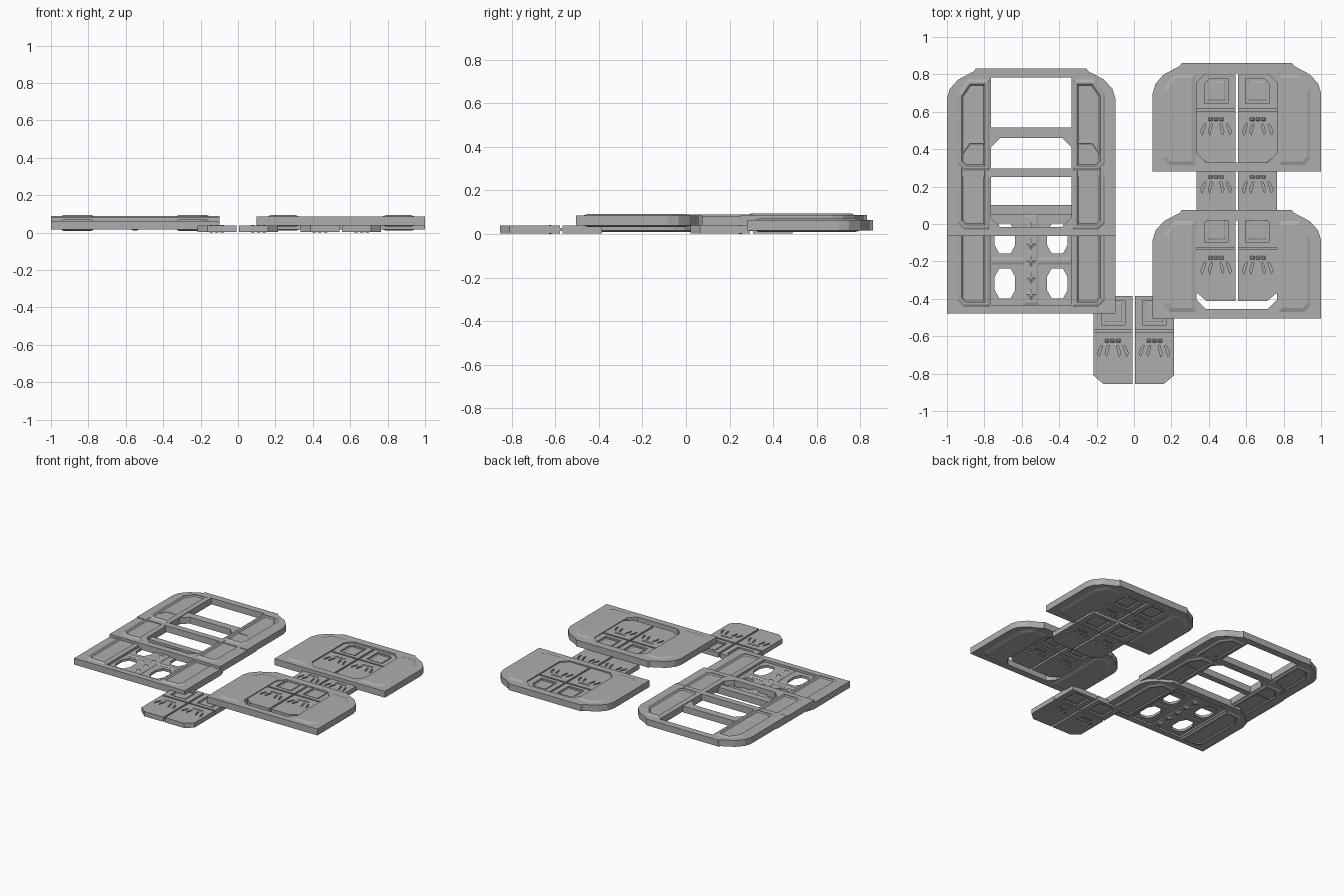
import bpy, bmesh

if "Cube" in bpy.data.objects:
    bpy.data.objects.remove(bpy.data.objects["Cube"])

GREY = (0.42, 0.42, 0.42, 1)
grey = bpy.data.materials.new("plain_grey")
grey.use_nodes = True
grey.diffuse_color = GREY
grey.node_tree.nodes["Principled BSDF"].inputs["Base Color"].default_value = GREY


def add_object(name, mesh):
    mesh.materials.clear()
    mesh.materials.append(grey)
    for p in mesh.polygons:
        p.use_smooth = False
        p.material_index = 0
    obj = bpy.data.objects.new(name, mesh)
    bpy.context.collection.objects.link(obj)
    return obj


def place(points, cx, y0, s=1):
    return [(cx + s * x, y0 + y) for x, y in points]


def plate(name, loops, z0, z1):
    """Flat plate: first loop is the outline, the others are holes."""
    curve = bpy.data.curves.new(name, "CURVE")
    curve.dimensions = "2D"
    curve.fill_mode = "BOTH"
    curve.extrude = (z1 - z0) / 2
    for loop in loops:
        spline = curve.splines.new("POLY")
        spline.points.add(len(loop) - 1)
        for point, (x, y) in zip(spline.points, loop):
            point.co = (x, y, 0, 1)
        spline.use_cyclic_u = True
    temp = bpy.data.objects.new(name + "_curve", curve)
    bpy.context.collection.objects.link(temp)
    mesh = bpy.data.meshes.new_from_object(
        temp.evaluated_get(bpy.context.evaluated_depsgraph_get()))
    bpy.data.objects.remove(temp)
    obj = add_object(name, mesh)
    obj.location.z = (z0 + z1) / 2


def slab(name, points, z0, z1, steps):
    """Prism whose top and bottom are shaped by (inset width, rise) steps."""
    bm = bmesh.new()
    low = bm.faces.new([bm.verts.new((x, y, z0)) for x, y in points])
    ext = bmesh.ops.extrude_face_region(bm, geom=[low], use_keep_orig=True)
    bmesh.ops.translate(bm, vec=(0, 0, z1 - z0),
                        verts=[g for g in ext["geom"] if isinstance(g, bmesh.types.BMVert)])
    bmesh.ops.recalc_face_normals(bm, faces=bm.faces)
    caps = [f for f in bm.faces if abs(f.normal.z) > 0.9]
    for cap in caps:
        for width, rise in steps:
            bmesh.ops.inset_region(bm, faces=[cap], thickness=width, depth=rise,
                                   use_even_offset=True)
    mesh = bpy.data.meshes.new(name)
    bm.to_mesh(mesh)
    bm.free()
    add_object(name, mesh)


def box(x0, x1, y0, y1, c=0):
    """Rectangle with optional cut corners."""
    if not c:
        return [(x0, y0), (x1, y0), (x1, y1), (x0, y1)]
    return [(x0 + c, y0), (x1 - c, y0), (x1, y0 + c), (x1, y1 - c),
            (x1 - c, y1), (x0 + c, y1), (x0, y1 - c), (x0, y0 + c)]


# Wall frames: arched outline, opening and a panel on either side
HALF_ARCH = [(.45, 0), (.45, .42), (.435, .47), (.39, .52), (.305, .565), (.295, .58)]
ARCH = HALF_ARCH + [(-x, y) for x, y in reversed(HALF_ARCH)]
PANEL = [(.222, .035), (.36, .035), (.395, .07), (.395, .44), (.34, .52), (.222, .52)]
RAISED = [(.02, .007)]
RECESSED = [(.012, .007), (.012, 0), (.008, -.007)]


def frame(name, cx, y0, z0, opening, steps):
    z1 = z0 + .047
    plate(name, [place(ARCH, cx, y0), place(opening, cx, y0)], z0, z1)
    for side, s in (("left", 1), ("right", -1)):
        slab(f"{name}_{side}_panel", place(PANEL, cx, y0, s), z0, z1, steps)


SQUARE = box(-.215, .215, .045, .53)
OCTAGON = box(-.215, .215, .05, .525, .05)
frame("upper_door_frame", .55, .28, .017, OCTAGON, RAISED)
frame("lower_door_frame", .55, -.505, .039, OCTAGON, RAISED)
frame("open_frame_top", -.55, .252, .041, SQUARE, RECESSED)
frame("open_frame_middle", -.55, -.065, .036, OCTAGON, RECESSED)
frame("vent_frame", -.55, -.478, .016, SQUARE, RECESSED)

# Door leaves: core plate with detailed skins on both faces
LEAF_LOW = [(0, 0), (.155, 0), (.208, .045), (.208, .275), (0, .275)]
LEAF_TOP = box(0, .208, .287, .47)
WINDOW = [(.04, .315), (.165, .315), (.165, .42), (.14, .447), (.04, .447)]
CLAWS = [[(.075, .205), (.085, .205), (.07, .145), (.062, .165)],
         [(.04, .205), (.05, .205), (.03, .145), (.022, .165)]]
CLAWS += [[(.208 - x, y) for x, y in c] for c in CLAWS]
CORE = LEAF_LOW[:3] + [(.208, .47), (0, .47)]


def door(name, cx, y0, z):
    for side, s in (("left", 1), ("right", -1)):
        def at(points):
            return place(points, cx + s * .007, y0, s)
        leaf = f"{name}_{side}_leaf"
        plate(leaf + "_core", [at(CORE)], z + .01, z + .025)
        for face, a, b in (("back", z, z + .01), ("front", z + .025, z + .035)):
            plate(f"{leaf}_{face}_lower", [at(LEAF_LOW)] + [at(c) for c in CLAWS], a, b)
            plate(f"{leaf}_{face}_upper", [at(LEAF_TOP), at(WINDOW)], a, b)
        slab(leaf + "_window_inset", at(box(.055, .15, .33, .432)), z + .007, z + .028, [(.005, .003)])
        # Small grips above the claw slots
        for i in range(3):
            x = .064 + i * .03
            slab(f"{leaf}_grip_{i}", at(box(x, x + .022, .222, .24)), z, z + .035, [(.004, .003)])


door("upper_door", .55, .33, .02)
door("middle_door", .55, .02, .003)
door("lower_door", .55, -.412, .045)
door("loose_door", -.002, -.855, .003)

# Vent insert: four octagonal holes around a ribbed cross
VX, VY = -.55, -.478
HOLE = [(.03, .08), (.055, .035), (.055, -.035), (.03, -.08)]
HOLE += [(-x, -y) for x, y in HOLE]
holes = [place(HOLE, VX + x, VY + y) for x in (-.14, .14) for y in (.16, .40)]
plate("vent_plate", [place(box(-.215, .215, .045, .53), VX, VY)] + holes, .028, .046)
slab("vent_column", place(box(-.04, .04, .045, .53), VX, VY), .026, .048, [(.012, .005)])
slab("vent_crossbar", place(box(-.215, .215, .262, .298), VX, VY), .027, .047, [(.01, .004)])

# Pyramid studs along the column
for i, y in enumerate((.10, .19, .28, .37, .46)):
    slab(f"vent_stud_{i}", place([(-.035, 0), (0, -.04), (.035, 0), (0, .04)], VX, VY + y),
         .022, .05, [(.022, .012)])
